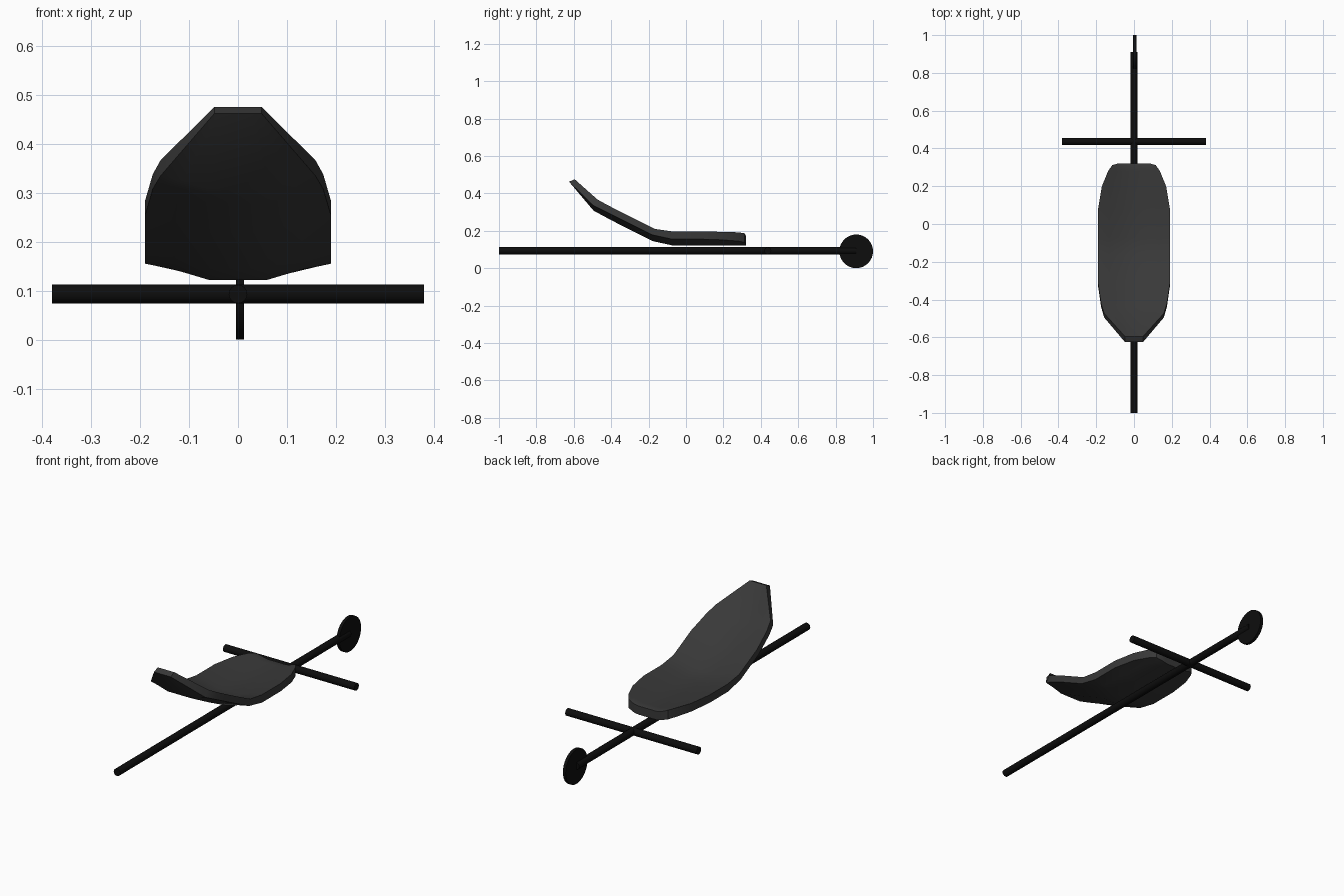
import bpy, bmesh, math

if "Cube" in bpy.data.objects:
    bpy.data.objects.remove(bpy.data.objects["Cube"])


def material(name, v):
    m = bpy.data.materials.new(name)
    m.diffuse_color = (v, v, v, 1)
    m.use_nodes = True
    m.node_tree.nodes["Principled BSDF"].inputs["Base Color"].default_value = m.diffuse_color
    return m


seat_mat = material("dark_grey", 0.04)
bar_mat = material("black", 0.004)


def smooth(ob):
    bpy.ops.object.select_all(action='DESELECT')
    ob.select_set(True)
    bpy.context.view_layer.objects.active = ob
    bpy.ops.object.shade_smooth_by_angle(angle=math.radians(30))


def rod(name, radius, length, loc, rot, sides):
    bpy.ops.mesh.primitive_cylinder_add(vertices=sides, radius=radius, depth=length,
                                        location=loc, rotation=rot)
    ob = bpy.context.object
    ob.name = name
    ob.data.materials.append(bar_mat)
    smooth(ob)
    return ob


# Long bar, cross bar and end disc
H = math.pi / 2
rod("main_bar", 0.019, 1.91, (0, -0.045, 0.093), (H, 0, 0), 16)
rod("cross_bar", 0.019, 0.76, (0, 0.437, 0.093), (0, H, 0), 16)
rod("end_disc", 0.09, 0.016, (0.004, 0.91, 0.09), (0, H, 0), 32)

# Dished seat: stations of y, underside z, half width, and offset (dy, dz) to the top surface
stations = [
    (0.32, 0.122, 0.085, 0, 0.045), (0.312, 0.122, 0.115, 0, 0.048),
    (0.28, 0.122, 0.137, 0, 0.047), (0.2, 0.122, 0.17, 0, 0.043),
    (0.08, 0.122, 0.19, 0, 0.041), (-0.075, 0.122, 0.19, 0.003, 0.041),
    (-0.18, 0.145, 0.19, 0.012, 0.032), (-0.33, 0.22, 0.19, 0.016, 0.030),
    (-0.44, 0.278, 0.174, 0.019, 0.030), (-0.495, 0.308, 0.158, 0.022, 0.032),
    (-0.625, 0.462, 0.048, 0.03, 0.013),
]


def lift(x):
    x = abs(x)
    if x < 0.06:
        return 0
    return min((x - 0.06) * 0.3, 0.021 + (x - 0.13) * 0.2)


bm = bmesh.new()
rings = []
for y, z, w, dy, dz in stations:
    a = min(0.06, w * 0.6)
    b = a + (w - a) * 0.54
    xs = [-w, -b, -a, a, b, w]
    under = [bm.verts.new((x, y, z + lift(x))) for x in xs]
    over = [bm.verts.new((x, y + dy, z + dz + lift(x))) for x in reversed(xs)]
    rings.append(under + over)
for r, s in zip(rings, rings[1:]):
    n = len(r)
    for i in range(n):
        j = (i + 1) % n
        bm.faces.new((r[i], r[j], s[j], s[i]))
# end strips
for r in (rings[0], rings[-1]):
    for i in range(5):
        bm.faces.new((r[i], r[i + 1], r[10 - i], r[11 - i]))
bmesh.ops.recalc_face_normals(bm, faces=bm.faces)
mesh = bpy.data.meshes.new("seat")
bm.to_mesh(mesh)
bm.free()
seat = bpy.data.objects.new("seat", mesh)
bpy.context.collection.objects.link(seat)
mesh.materials.append(seat_mat)
smooth(seat)
